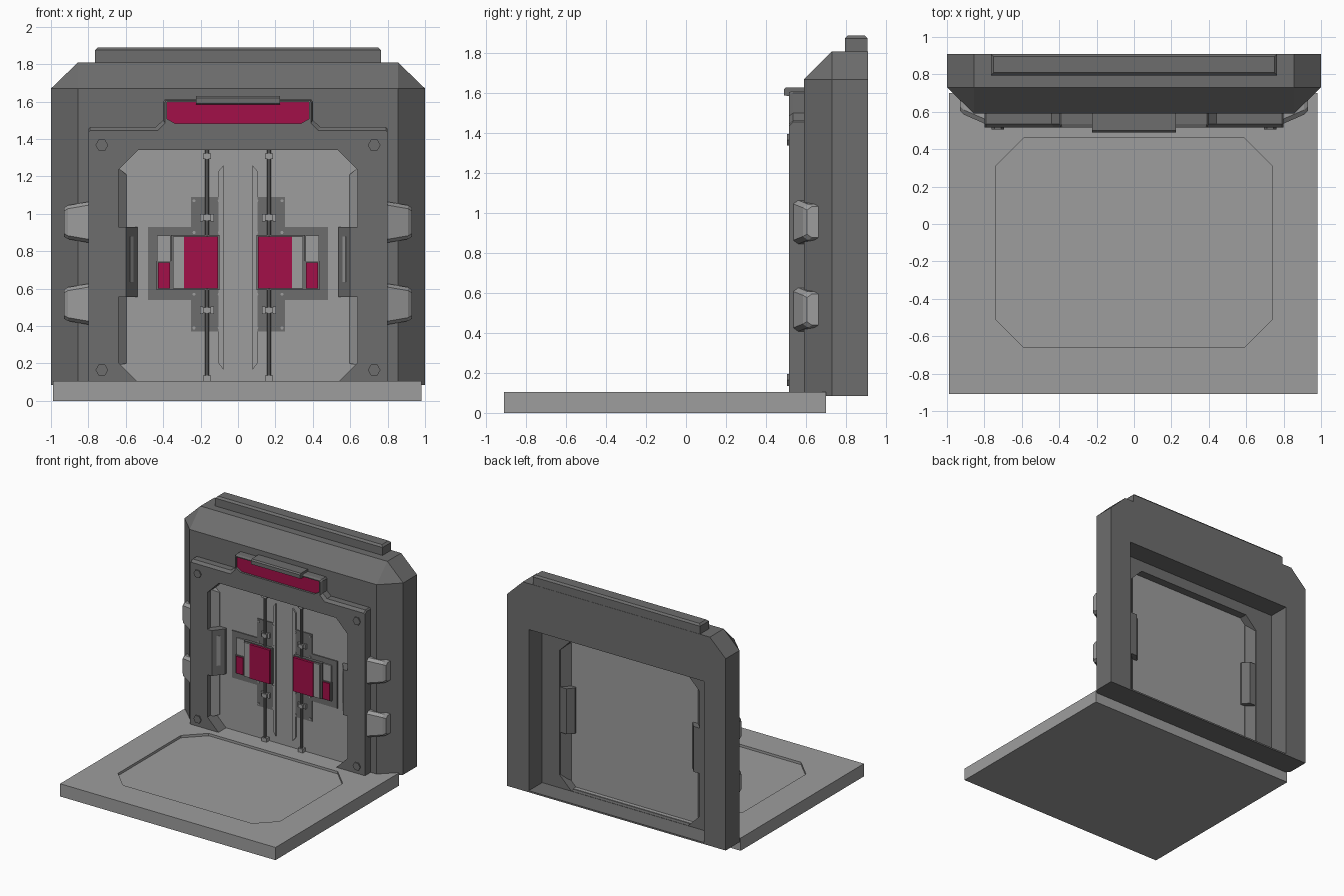
import bpy, bmesh, math

cube = bpy.data.objects.get("Cube")
if cube:
    bpy.data.objects.remove(cube, do_unlink=True)


def material(name, rgb):
    m = bpy.data.materials.new(name)
    m.use_nodes = True
    m.diffuse_color = (*rgb, 1)
    m.node_tree.nodes["Principled BSDF"].inputs["Base Color"].default_value = (*rgb, 1)
    return m


DARK = material("dark_gray", (0.155, 0.155, 0.155))
LIGHT = material("light_gray", (0.34, 0.34, 0.34))
RED = material("crimson", (0.36, 0.005, 0.065))


def loft(name, sections, mat):
    """Skin matching rings of points and cap both ends."""
    bm = bmesh.new()
    rings = [[bm.verts.new(p) for p in ring] for ring in sections]
    n = len(rings[0])
    for a, b in zip(rings, rings[1:]):
        for i in range(n):
            j = (i + 1) % n
            bm.faces.new((a[i], a[j], b[j], b[i]))
    bm.faces.new(rings[0])
    bm.faces.new(rings[-1])
    bmesh.ops.remove_doubles(bm, verts=bm.verts, dist=1e-5)
    bmesh.ops.recalc_face_normals(bm, faces=bm.faces)
    mesh = bpy.data.meshes.new(name)
    bm.to_mesh(mesh)
    bm.free()
    mesh.materials.append(mat)
    ob = bpy.data.objects.new(name, mesh)
    bpy.context.collection.objects.link(ob)
    return ob


def prism(name, pts, y0, y1, mat):
    return loft(name, [[(x, y, z) for x, z in pts] for y in (y0, y1)], mat)


def slab(name, pts, z0, z1, mat):
    return loft(name, [[(x, y, z) for x, y in pts] for z in (z0, z1)], mat)


def box(name, x0, x1, y0, y1, z0, z1, mat):
    return prism(name, rect(x0, x1, z0, z1), y0, y1, mat)


def rect(x0, x1, z0, z1):
    return [(x0, z0), (x1, z0), (x1, z1), (x0, z1)]


def octagon(x, z0, z1, c):
    return [(c - x, z0), (x - c, z0), (x, z0 + c), (x, z1 - c),
            (x - c, z1), (c - x, z1), (-x, z1 - c), (-x, z0 + c)]


def mirror(half):
    return half + [(-x, z) for x, z in reversed(half)]


def ngon(x, z, r, n):
    return [(x + r * math.cos(i * math.tau / n), z + r * math.sin(i * math.tau / n))
            for i in range(n)]


def cut(ob, cutter):
    mod = ob.modifiers.new("cut", "BOOLEAN")
    mod.operation, mod.solver, mod.object = "DIFFERENCE", "EXACT", cutter
    dg = bpy.context.evaluated_depsgraph_get()
    mesh = bpy.data.meshes.new_from_object(ob.evaluated_get(dg))
    ob.modifiers.clear()
    ob.data = mesh
    bpy.data.objects.remove(cutter, do_unlink=True)


# Floor slab with a shallow octagonal recess
floor = box("floor", -0.99, 0.98, -0.91, 0.70, 0, 0.105, LIGHT)
pit = [(x, y - 0.10) for x, y in octagon(0.74, -0.56, 0.56, 0.15)]
cut(floor, slab("pit_cutter", pit, 0.085, 0.2, LIGHT))

# Outer wall with chamfered front edges, open at the back
outer = mirror([(1, 0.085), (1, 1.67), (0.855, 1.81)])
front = mirror([(0.855, 0.085), (0.855, 1.67), (0.855, 1.67)])
wall = loft("outer_wall", [[(x, 0.91, z) for x, z in outer],
                           [(x, 0.73, z) for x, z in outer],
                           [(x, 0.59, z) for x, z in front]], DARK)
cut(wall, box("wall_cutter", -0.8, 0.8, 0.4, 1.1, 0.098, 1.43, DARK))

# Bar on top of the wall
bar = [rect(-0.765, 0.765, 0.795, 0.908)] * 2 + [rect(-0.75, 0.75, 0.81, 0.895)]
loft("top_bar", [[(x, y, z) for x, y in ring]
                 for ring, z in zip(bar, (1.8, 1.875, 1.89))], DARK)

# Door surround: stepped front plate with a softened upper rim, and its core
rim = mirror([(0.8, 0.09), (0.8, 1.455), (0.79, 1.465), (0.44, 1.465),
              (0.40, 1.5), (0.40, 1.60), (0.39, 1.612)])
face = mirror([(0.8, 0.09), (0.8, 1.435), (0.79, 1.445), (0.43, 1.445),
               (0.39, 1.485), (0.39, 1.595), (0.385, 1.605)])
plate = loft("surround_plate", [[(x, 0.60, z) for x, z in rim],
                                [(x, 0.535, z) for x, z in rim],
                                [(x, 0.515, z) for x, z in face]], DARK)
core = box("surround_core", -0.81, 0.81, 0.59, 0.735, 0.09, 1.45, DARK)
opening = octagon(0.64, 0.10, 1.34, 0.105)
for part in (plate, core):
    cut(part, prism("opening_cutter", opening, 0.3, 1.2, DARK))

# Recessed sign panel and its hood
sign = mirror([(0.335, 1.482), (0.38, 1.508), (0.38, 1.598)])
cut(plate, prism("sign_cutter", sign, 0.4, 0.54, DARK))
prism("sign_panel", sign, 0.532, 0.545, RED)
hood = [(0.49, 1.59), (0.49, 1.62), (0.50, 1.63), (0.595, 1.63), (0.595, 1.585), (0.515, 1.585)]
loft("sign_hood", [[(x, y, z) for y, z in hood] for x in (-0.225, 0.225)], DARK)

for side, s in (("left", 1), ("right", -1)):
    def sx(pts):
        return [(s * x, v) for x, v in pts]

    def name(part):
        return f"{side}_{part}"

    # Door leaf and the sloping strips beside it
    leaf = [(0.001, 0.10), (0.535, 0.10), (0.64, 0.205), (0.64, 1.235),
            (0.535, 1.34), (0.001, 1.34)]
    prism(name("door"), sx(leaf), 0.615, 0.667, LIGHT)
    loft(name("front_strip"), [[(s * 0.645, y, z) for y, z in
                                ((0.55, 0.19), (0.55, 1.25), (0.64, 1.25), (0.64, 0.19))],
                               [(s * 0.597, y, z) for y, z in
                                ((0.61, 0.20), (0.61, 1.21), (0.64, 1.21), (0.64, 0.20))]], LIGHT)
    loft(name("rear_strip"), [[(s * 0.645, y, z) for y, z in
                               ((0.66, 0.20), (0.66, 1.24), (0.73, 1.24), (0.73, 0.20))],
                              [(s * 0.58, y, z) for y, z in
                               ((0.66, 0.15), (0.66, 1.29), (0.67, 1.29), (0.67, 0.15))]], DARK)
    prism(name("door_ridge"), sx([(0.077, 0.165), (0.103, 0.20), (0.103, 1.23), (0.077, 1.26)]),
          0.603, 0.62, LIGHT)

    # Latch block with a slotted sloping face
    slab(name("latch"), sx([(0.66, 0.515), (0.60, 0.515), (0.537, 0.60), (0.537, 0.68),
                            (0.58, 0.73), (0.66, 0.73)]), 0.555, 0.93, DARK)
    slab(name("latch_slot"), sx([(0.576, 0.542), (0.558, 0.566), (0.563, 0.57), (0.581, 0.546)]),
         0.635, 0.88, LIGHT)

    # Lock backing in the shape of a sideways T
    backing = [(0.08, 0.37), (0.25, 0.37), (0.25, 0.54), (0.482, 0.54), (0.482, 0.93),
               (0.25, 0.93), (0.25, 1.09), (0.08, 1.09)]
    prism(name("lock_backing"), sx(backing), 0.607, 0.62, DARK)
    for z in (0.39, 0.57, 0.90, 1.07):
        for x in (0.10, 0.235):
            prism(name("screw"), ngon(s * x, z, 0.009, 6), 0.602, 0.61, LIGHT)

    # Lock body, its coloured cover and the small side box
    box(name("lock_rim"), s * 0.098, s * 0.357, 0.585, 0.615, 0.593, 0.888, DARK)
    box(name("lock_body"), s * 0.29, s * 0.347, 0.572, 0.615, 0.60, 0.88, LIGHT)
    box(name("lock_cover"), s * 0.106, s * 0.29, 0.565, 0.615, 0.60, 0.88, RED)
    box(name("side_box_upper"), s * 0.36, s * 0.433, 0.598, 0.615, 0.742, 0.885, LIGHT)
    box(name("side_box_rim"), s * 0.357, s * 0.437, 0.592, 0.615, 0.593, 0.747, DARK)
    box(name("side_box_lower"), s * 0.364, s * 0.427, 0.582, 0.615, 0.60, 0.74, RED)

    # Locking rod and its brackets
    slab(name("rod"), ngon(s * 0.166, 0.592, 0.011, 8), 0.10, 1.34, DARK)
    for z in (0.12, 0.485, 0.98, 1.308):
        box(name("rod_bracket"), s * 0.144, s * 0.188, 0.577, 0.615, z - 0.015, z + 0.015, LIGHT)
    for z in (0.485, 0.98):
        for x in (0.137, 0.195):
            box(name("bracket_foot"), s * (x - 0.009), s * (x + 0.009), 0.592, 0.615,
                z - 0.02, z + 0.02, LIGHT)

    # Corner bolts
    for z in (0.165, 1.367):
        prism(name("bolt"), ngon(s * 0.728, z, 0.034, 6), 0.506, 0.52, DARK)

    # Wedge clamps on the outer edge
    for z in (0.517, 0.955):
        rings = []
        for x, y, h in ((0.795, 0.535, 0.11), (0.91, 0.585, 0.09), (0.93, 0.605, 0.078)):
            rings.append([(s * x, y, z - h + 0.018), (s * x, y, z + h - 0.018),
                          (s * x, y + 0.025, z + h), (s * x, 0.665, z + h),
                          (s * x, 0.665, z - h), (s * x, y + 0.025, z - h)])
        loft(name("clamp"), rings, LIGHT)
